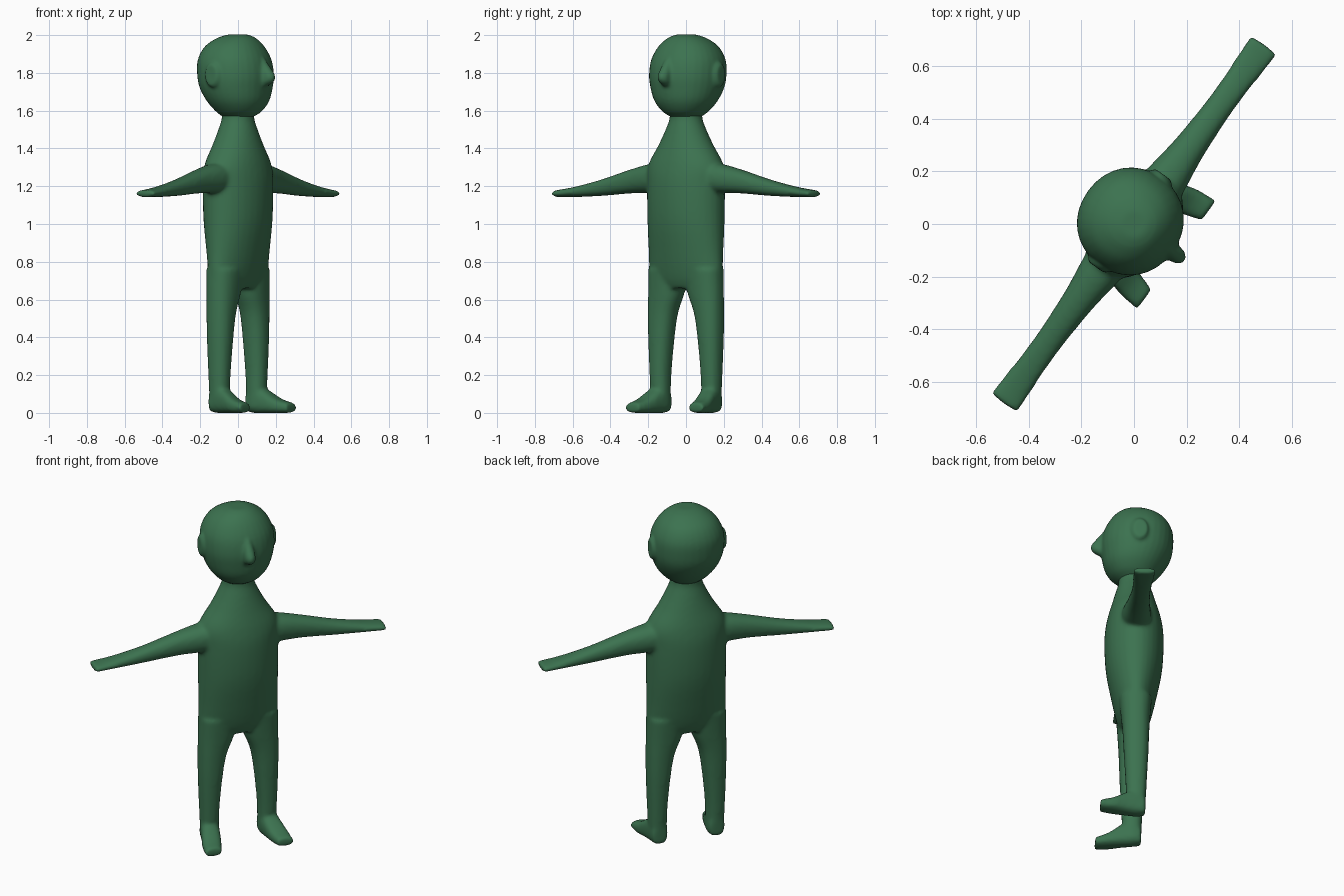
import bpy, bmesh, math
from mathutils import Vector

if "Cube" in bpy.data.objects:
    bpy.data.objects.remove(bpy.data.objects["Cube"])

SIDES = 32
STEPS = 5
TURN = math.radians(54)      # the figure stands turned to its left

green = bpy.data.materials.new("matte_green")
green.use_nodes = True
green.diffuse_color = (0.045, 0.17, 0.08, 1)
green.node_tree.nodes["Principled BSDF"].inputs["Base Color"].default_value = green.diffuse_color


def spline(points):
    """Smooth curve through the section values."""
    p = [Vector(q) for q in points]
    p = [p[0]] + p + [p[-1]]
    out = []
    for a, b, c, d in zip(p, p[1:], p[2:], p[3:]):
        for i in range(STEPS):
            t = i / STEPS
            out.append(b + (c - a) * (t / 2) + (a * 2 - b * 5 + c * 4 - d) * (t * t / 2)
                       + (b * 3 - a - c * 3 + d) * (t ** 3 / 2))
    return out + [p[-1]]


def loft(bm, axis, sections, power=2.0, mirror=1):
    """Closed tube; each section is (x, y, z, half size, half size)."""
    u, v = [(1, 2), (0, 2), (0, 1)][axis]
    rings = []
    for s in spline(sections):
        ring = []
        for i in range(SIDES):
            a = math.tau * i / SIDES
            co = [s[0], s[1], s[2]]
            co[u] += s[3] * math.copysign(abs(math.cos(a)) ** (2 / power), math.cos(a))
            co[v] += s[4] * math.copysign(abs(math.sin(a)) ** (2 / power), math.sin(a))
            co[0] *= mirror
            ring.append(bm.verts.new(co))
        rings.append(ring)
    for r, q in zip(rings, rings[1:]):
        for i in range(SIDES):
            j = (i + 1) % SIDES
            bm.faces.new((r[i], r[j], q[j], q[i]))
    bm.faces.new(rings[0])
    bm.faces.new(rings[-1])


def finish(name, bm, voxel, rounds):
    """Fuse the overlapping tubes into one soft skin."""
    bmesh.ops.recalc_face_normals(bm, faces=bm.faces)
    mesh = bpy.data.meshes.new(name)
    bm.to_mesh(mesh)
    bm.free()
    mesh.materials.append(green)
    for f in mesh.polygons:
        f.use_smooth = True
    obj = bpy.data.objects.new(name, mesh)
    bpy.context.collection.objects.link(obj)
    obj.rotation_euler.z = TURN
    fuse = obj.modifiers.new("fuse", 'REMESH')
    fuse.mode = 'VOXEL'
    fuse.voxel_size = voxel
    fuse.use_smooth_shade = True
    soft = obj.modifiers.new("soften", 'SMOOTH')
    soft.factor = 0.5
    soft.iterations = rounds


# Torso and neck
body = bmesh.new()
loft(body, 2, [
    (0, 0, 0.66, 0.2, 0.07), (0, 0, 0.72, 0.226, 0.095), (0, 0, 0.85, 0.226, 0.125),
    (0, 0, 1.02, 0.226, 0.155), (0, 0, 1.2, 0.226, 0.162), (0, 0, 1.31, 0.222, 0.15),
    (0, 0, 1.42, 0.155, 0.122), (0, 0, 1.5, 0.112, 0.1), (0, 0, 1.56, 0.088, 0.085),
    (0, 0, 1.62, 0.09, 0.09)])

for side in (-1, 1):
    # Tapering arm with a flat, flared end
    loft(body, 0, [
        (0.1, 0, 1.25, 0.09, 0.08), (0.22, 0, 1.242, 0.08, 0.078),
        (0.36, 0, 1.225, 0.062, 0.063), (0.55, 0, 1.192, 0.052, 0.043),
        (0.72, 0, 1.17, 0.056, 0.027), (0.845, 0, 1.16, 0.064, 0.018)], 2.3, side)
    # Leg
    loft(body, 2, [
        (0.165, 0, 0.03, 0.05, 0.05), (0.167, 0, 0.2, 0.054, 0.058),
        (0.161, 0, 0.4, 0.067, 0.068), (0.15, 0, 0.53, 0.079, 0.073),
        (0.128, 0, 0.64, 0.1, 0.08), (0.115, 0, 0.76, 0.11, 0.09)], 2.3, side)
    # Foot, toes turned slightly outward
    loft(body, 1, [
        (0.165, 0.05, 0.055, 0.042, 0.05), (0.167, 0, 0.072, 0.052, 0.073),
        (0.178, -0.06, 0.06, 0.054, 0.061), (0.195, -0.13, 0.037, 0.055, 0.038),
        (0.208, -0.2, 0.027, 0.046, 0.026)], 2.8, side)
finish("body", body, 0.011, 7)

# Head: round at the back, flatter face sloping to the brow
head = bmesh.new()
loft(head, 2, [
    (0, 0, 1.565, 0.075, 0.075), (0, -0.005, 1.595, 0.12, 0.118),
    (0, 0, 1.65, 0.166, 0.16), (0, 0.012, 1.72, 0.194, 0.188),
    (0, 0.016, 1.79, 0.204, 0.198), (0, 0.022, 1.87, 0.196, 0.19),
    (0, 0.022, 1.94, 0.158, 0.154), (0, 0.01, 1.985, 0.1, 0.1),
    (0, 0, 2.003, 0.05, 0.05)], 2.1)
# Nose
loft(head, 2, [
    (0, -0.1, 1.93, 0.02, 0.03), (0, -0.155, 1.85, 0.026, 0.035),
    (0, -0.19, 1.79, 0.032, 0.045), (0, -0.188, 1.755, 0.03, 0.042),
    (0, -0.165, 1.73, 0.02, 0.025)])
# Ears
for side in (-1, 1):
    loft(head, 0, [
        (0.16, 0.015, 1.79, 0.05, 0.07), (0.205, 0.018, 1.79, 0.047, 0.066),
        (0.218, 0.022, 1.79, 0.034, 0.05)], 2, side)
finish("head", head, 0.009, 4)
